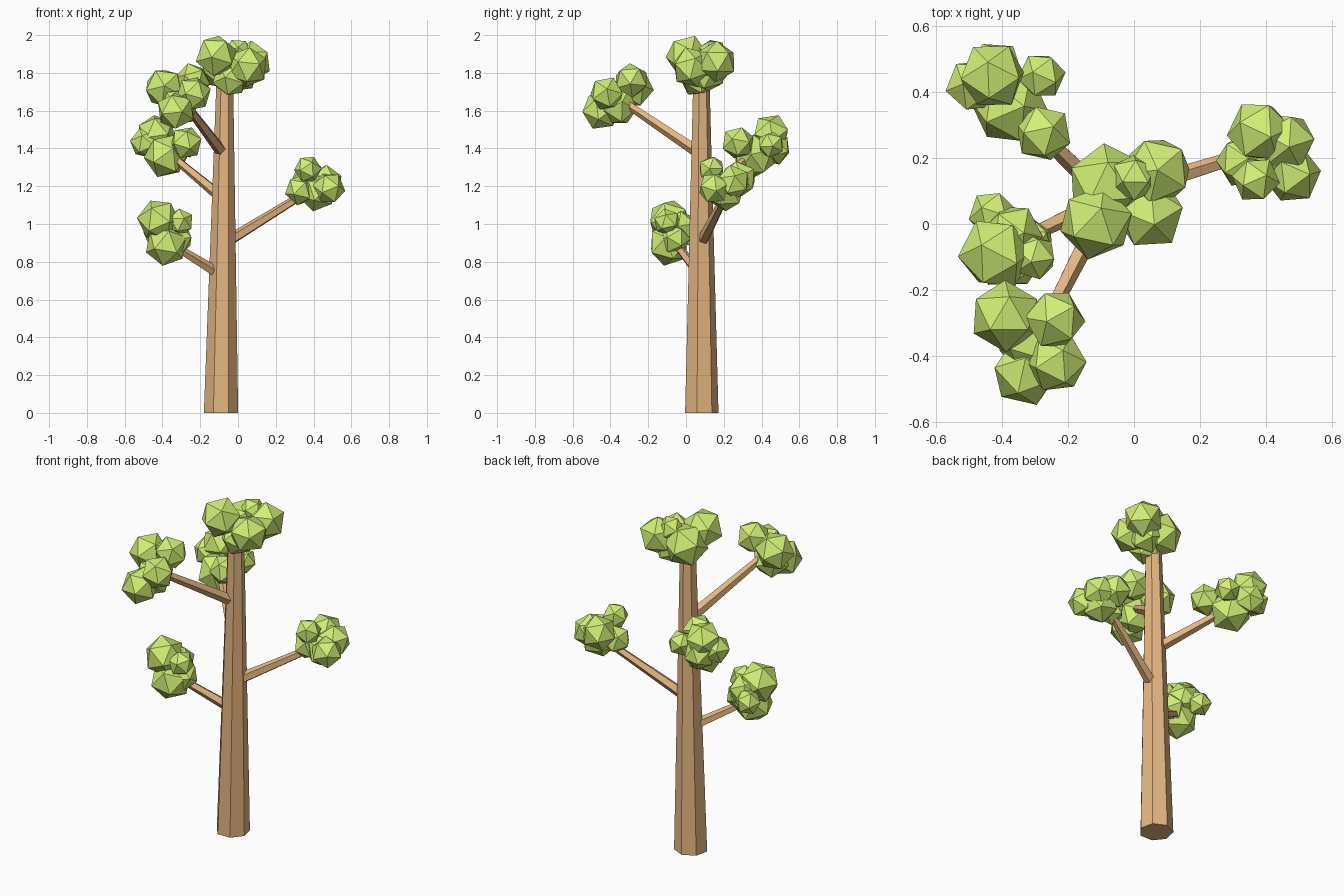
import bpy, bmesh, math, random
from mathutils import Vector, Euler, Matrix

if "Cube" in bpy.data.objects:
    bpy.data.objects.remove(bpy.data.objects["Cube"])

random.seed(4)


def material(name, color):
    m = bpy.data.materials.new(name)
    m.diffuse_color = color
    m.use_nodes = True
    m.node_tree.nodes["Principled BSDF"].inputs["Base Color"].default_value = m.diffuse_color
    return m


BARK = material("bark", (0.78, 0.47, 0.22, 1))
LEAF = material("leaf", (0.64, 0.87, 0.18, 1))


def finish(name, bm, mat):
    mesh = bpy.data.meshes.new(name)
    bm.to_mesh(mesh)
    bm.free()
    mesh.materials.append(mat)
    bpy.context.collection.objects.link(bpy.data.objects.new(name, mesh))


def limb(name, start, end, r1, r2, sides, turn=0.0):
    """Tapered, flat-sided limb between two points, with level rings if upright."""
    a, b = Vector(start), Vector(end)
    axis = b - a
    upright = axis.normalized().z > 0.99
    rot = Matrix.Identity(3) if upright else axis.to_track_quat('Z', 'Y').to_matrix()
    bm = bmesh.new()
    rings = []
    for centre, r in ((a, r1), (b, r2)):
        ring = []
        for i in range(sides):
            t = turn + 2 * math.pi * i / sides
            ring.append(bm.verts.new(centre + rot @ Vector((r * math.cos(t), r * math.sin(t), 0))))
        rings.append(ring)
    low, high = rings
    for i in range(sides):
        j = (i + 1) % sides
        bm.faces.new((low[i], low[j], high[j], high[i]))
    bm.faces.new(low[::-1])
    bm.faces.new(high)
    finish(name, bm, BARK)


def foliage(name, blobs):
    """Clump of randomly turned icosahedra, each given as x, y, z, radius."""
    bm = bmesh.new()
    for x, y, z, r in blobs:
        turn = Euler([random.uniform(0, math.tau) for _ in range(3)]).to_matrix().to_4x4()
        bmesh.ops.create_icosphere(bm, subdivisions=1, radius=r * 1.05,
                                   matrix=Matrix.Translation((x, y, z)) @ turn)
    finish(name, bm, LEAF)


# Trunk: seven sides, one flat side to the front
limb("trunk", (-0.09, 0.079, 0), (-0.07, 0.079, 1.74), 0.093, 0.046, 7, math.pi / 2)

# Branches
limb("branch_right", (-0.06, 0.085, 0.905), (0.37, 0.22, 1.17), 0.032, 0.021, 5)
limb("branch_low_left", (-0.09, 0.075, 0.73), (-0.35, -0.05, 0.89), 0.031, 0.021, 5)
limb("branch_back_left", (-0.085, 0.085, 1.14), (-0.35, 0.34, 1.36), 0.032, 0.021, 5)
limb("branch_front_left", (-0.08, 0.075, 1.375), (-0.28, -0.32, 1.64), 0.033, 0.022, 5)

# Foliage clumps
foliage("foliage_right", [
    (0.37, 0.135, 1.29, 0.07), (0.38, 0.28, 1.24, 0.095), (0.33, 0.19, 1.18, 0.08),
    (0.48, 0.15, 1.19, 0.085), (0.46, 0.25, 1.22, 0.09), (0.42, 0.21, 1.17, 0.10)])
foliage("foliage_low_left", [
    (-0.42, -0.09, 1.02, 0.11), (-0.37, -0.03, 0.98, 0.09), (-0.38, -0.09, 0.89, 0.11),
    (-0.305, -0.10, 1.01, 0.07), (-0.43, 0.03, 0.95, 0.07), (-0.32, -0.06, 0.92, 0.08)])
foliage("foliage_back_left", [
    (-0.43, 0.45, 1.48, 0.10), (-0.49, 0.42, 1.43, 0.08), (-0.275, 0.275, 1.43, 0.085),
    (-0.28, 0.45, 1.42, 0.07), (-0.38, 0.36, 1.36, 0.115), (-0.42, 0.47, 1.40, 0.085)])
foliage("foliage_front_left", [
    (-0.39, -0.28, 1.72, 0.105), (-0.24, -0.29, 1.76, 0.09), (-0.235, -0.42, 1.69, 0.09),
    (-0.33, -0.45, 1.60, 0.10), (-0.31, -0.36, 1.62, 0.10)])
foliage("foliage_top", [
    (-0.115, 0.005, 1.89, 0.11), (0.07, 0.16, 1.86, 0.105), (0.05, 0.03, 1.83, 0.105),
    (-0.08, 0.12, 1.83, 0.12), (-0.04, 0.06, 1.77, 0.095), (0.00, 0.14, 1.91, 0.07),
    (0.01, 0.11, 1.80, 0.10)])
